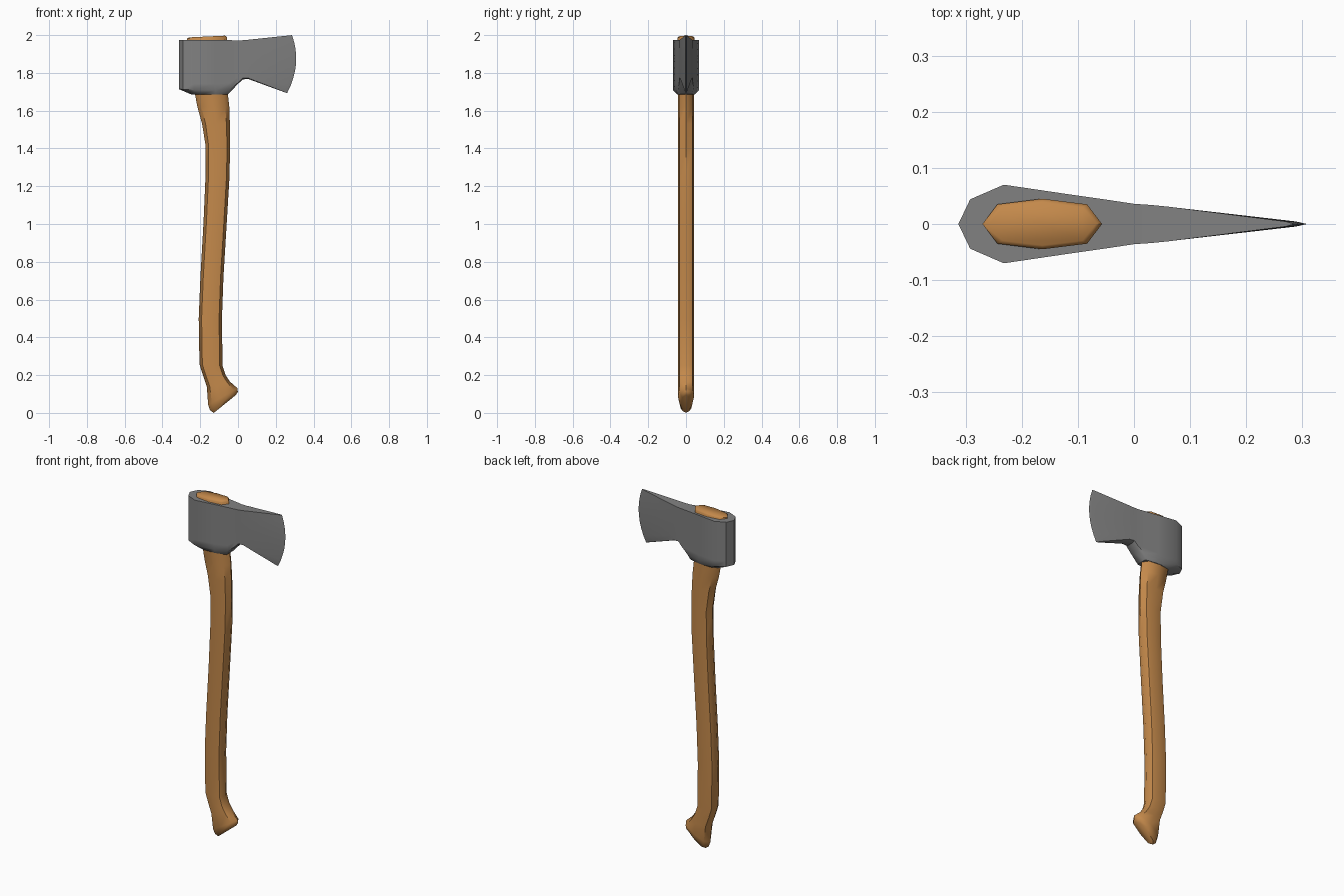
import bpy, bmesh, math


def material(name, rgb):
    m = bpy.data.materials.new(name)
    m.diffuse_color = (*rgb, 1)
    return m


def loft(name, rings, mat, angle):
    """Skin a list of closed rings, cap both ends and shade by angle."""
    bm = bmesh.new()
    vr = [[bm.verts.new(p) for p in r] for r in rings]
    n = len(rings[0])
    for a, b in zip(vr, vr[1:]):
        for i in range(n):
            j = (i + 1) % n
            bm.faces.new((a[i], a[j], b[j], b[i]))
    bm.faces.new(vr[0][::-1])
    bm.faces.new(vr[-1])
    bmesh.ops.remove_doubles(bm, verts=bm.verts, dist=0.0004)
    bmesh.ops.dissolve_degenerate(bm, edges=bm.edges, dist=0.0002)
    bmesh.ops.recalc_face_normals(bm, faces=bm.faces)
    me = bpy.data.meshes.new(name)
    bm.to_mesh(me)
    bm.free()
    ob = bpy.data.objects.new(name, me)
    bpy.context.collection.objects.link(ob)
    me.materials.append(mat)
    bpy.ops.object.select_all(action='DESELECT')
    ob.select_set(True)
    bpy.context.view_layer.objects.active = ob
    bpy.ops.object.shade_smooth_by_angle(angle=math.radians(angle))
    return ob


wood = material("wood", (0.55, 0.25, 0.07))
steel = material("steel", (0.22, 0.22, 0.22))

# Handle: left/right silhouette points (xl, zl, xr, zr) and half thickness
stations = [
    (-0.128, 0.000, -0.012, 0.094, 0.026),
    (-0.148, 0.014, -0.001, 0.110, 0.037),
    (-0.158, 0.042, -0.002, 0.130, 0.043),
    (-0.165, 0.138, -0.042, 0.165, 0.043),
    (-0.186, 0.200, -0.066, 0.200, 0.043),
    (-0.204, 0.258, -0.082, 0.250, 0.043),
    (-0.208, 0.50, -0.085, 0.50, 0.043),
    (-0.199, 0.72, -0.077, 0.72, 0.043),
    (-0.183, 1.00, -0.060, 1.00, 0.043),
    (-0.172, 1.25, -0.045, 1.25, 0.043),
    (-0.171, 1.41, -0.042, 1.41, 0.043),
    (-0.190, 1.53, -0.043, 1.53, 0.043),
    (-0.215, 1.62, -0.046, 1.62, 0.043),
    (-0.230, 1.70, -0.055, 1.70, 0.043),
    (-0.270, 1.90, -0.057, 1.90, 0.045),
    (-0.270, 1.982, -0.057, 1.988, 0.045),
    (-0.258, 1.988, -0.068, 1.997, 0.038),
]
section = [(1, 0), (.75, .78), (0, 1), (-.75, .78),
           (-1, 0), (-.75, -.78), (0, -1), (.75, -.78)]
rings = []
for xl, zl, xr, zr, hy in stations:
    rings.append([((xl + xr) / 2 + u * (xr - xl) / 2, v * hy,
                   (zl + zr) / 2 + u * (zr - zl) / 2) for u, v in section])
loft("handle", rings, wood, 50)

# Axe head columns: x top, z top, x bottom, z bottom, half thickness, bulge,
# then lower lip x, half thickness, z
columns = [
    (-0.313, 1.975, -0.313, 1.714, 0.0, 0, -0.250, 0.0, 1.687),
    (-0.292, 1.975, -0.292, 1.713, 0.044, 0, -0.235, 0.030, 1.686),
    (-0.232, 1.975, -0.232, 1.710, 0.070, 0, -0.195, 0.046, 1.685),
    (-0.120, 1.974, -0.120, 1.708, 0.0535, 0, -0.120, 0.045, 1.685),
    (-0.040, 1.973, -0.040, 1.716, 0.042, 0, -0.052, 0.032, 1.687),
    (0.000, 1.972, 0.000, 1.748, 0.036, 0, -0.004, 0.022, 1.738),
    (0.030, 1.973, 0.026, 1.774, 0.034, 0, 0.026, 0.020, 1.766),
    (0.060, 1.976, 0.056, 1.772, 0.031, 0, 0.056, 0.020, 1.767),
    (0.270, 1.998, 0.245, 1.699, 0.0045, .030, 0.245, 0.004, 1.698),
    (0.286, 2.000, 0.260, 1.693, 0.0, .034, 0.260, 0.0, 1.693),
]
ROWS = 8
rings = []
for xt, zt, xb, zb, hy, bulge, lx, ly, lz in columns:
    side = []
    for k in range(ROWS + 1):
        t = k / ROWS
        side.append((xt + (xb - xt) * t + bulge * 4 * t * (1 - t), hy, zt + (zb - zt) * t))
    side.append((lx, ly, lz))
    rings.append(side + [(x, -y, z) for x, y, z in reversed(side)])
# The end columns have no thickness, so their caps collapse into sharp edges
bm_caps = "axe_head"
head = loft(bm_caps, rings, steel, 40)

# Remove the collapsed end caps (zero-area faces) if any are left
bm = bmesh.new()
bm.from_mesh(head.data)
flat = [f for f in bm.faces if f.calc_area() < 1e-7
        or all(abs(v.co.y) < 1e-6 for v in f.verts)]
bmesh.ops.delete(bm, geom=flat, context='FACES_ONLY')
bm.to_mesh(head.data)
bm.free()
